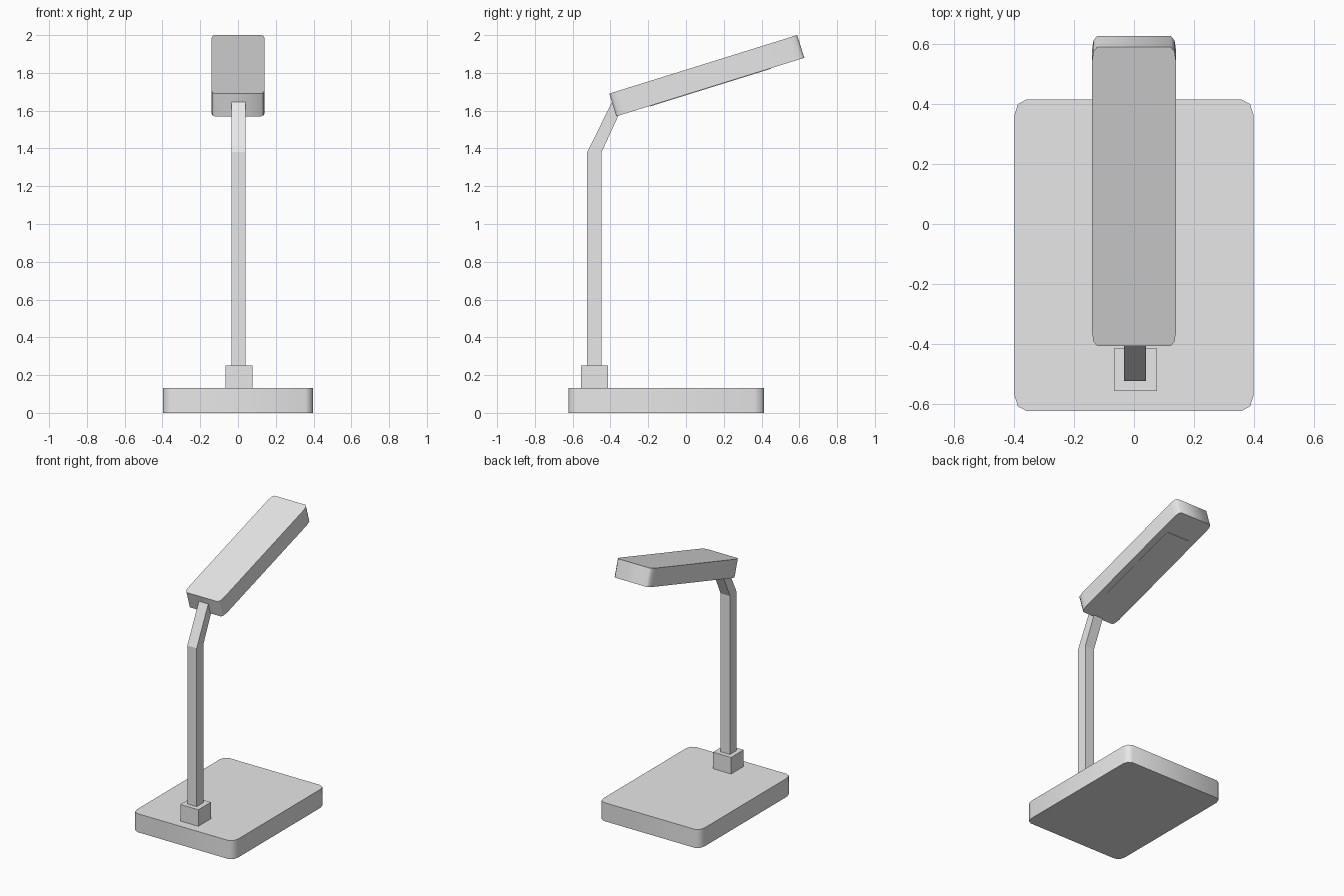
import bpy, bmesh, math
from mathutils import Matrix, Vector

if "Cube" in bpy.data.objects:
    bpy.data.objects.remove(bpy.data.objects["Cube"])


def material(name, value):
    m = bpy.data.materials.new(name)
    m.diffuse_color = (value, value, value, 1)
    m.use_nodes = True
    m.node_tree.nodes["Principled BSDF"].inputs["Base Color"].default_value = m.diffuse_color
    return m


grey = material("grey_plastic", 0.8)
white = material("white_diffuser", 0.98)


def prism(name, outline, vector, mat, matrix=Matrix()):
    """Extrude a closed outline along a vector, then place it."""
    bm = bmesh.new()
    face = bm.faces.new([bm.verts.new(p) for p in outline])
    ext = bmesh.ops.extrude_face_region(bm, geom=[face])
    moved = [v for v in ext["geom"] if isinstance(v, bmesh.types.BMVert)]
    bmesh.ops.translate(bm, verts=moved, vec=Vector(vector))
    bmesh.ops.recalc_face_normals(bm, faces=bm.faces)
    bm.transform(matrix)
    mesh = bpy.data.meshes.new(name)
    bm.to_mesh(mesh)
    bm.free()
    mesh.materials.append(mat)
    ob = bpy.data.objects.new(name, mesh)
    bpy.context.collection.objects.link(ob)
    return ob


def rounded(hx, hy, rx, ry, z, segments=2):
    """Rectangle outline with elliptical corners."""
    pts = []
    for i, (sx, sy) in enumerate([(1, 1), (-1, 1), (-1, -1), (1, -1)]):
        for s in range(segments + 1):
            a = math.pi / 2 * (i + s / segments)
            pts.append((sx * (hx - rx) + rx * math.cos(a),
                        sy * (hy - ry) + ry * math.sin(a), z))
    return pts


def rect(hx, hy, z):
    return [(-hx, -hy, z), (hx, -hy, z), (hx, hy, z), (-hx, hy, z)]


# Base slab with rounded corners
base = prism("base", rounded(0.398, 0.518, 0.04, 0.052, 0), (0, 0, 0.132), grey,
             Matrix.Translation((0, -0.104, 0)))

# Square collar at the foot of the pole
prism("collar", rect(0.071, 0.071, 0.13), (0, 0, 0.12), grey,
      Matrix.Translation((0.005, -0.485, 0)))

# Bent pole, drawn in side profile
side = [(-0.523, 0.24), (-0.447, 0.24), (-0.447, 1.38), (-0.355, 1.58),
        (-0.385, 1.66), (-0.523, 1.38)]
prism("pole", [(-0.034, y, z) for y, z in side], (0.074, 0, 0), grey)

# Tilted lamp head and the light panel on its underside
tilt = Matrix.Translation((0, 0.11, 1.785)) @ Matrix.Rotation(math.radians(17.3), 4, 'X')
head = prism("lamp_head", rounded(0.14, 0.521, 0.018, 0.052, -0.063),
             (0, 0, 0.126), grey, tilt)
prism("light_panel", rect(0.093, 0.335, -0.066), (0, 0, 0.005), white, tilt)

# Soften only the rounded corners
for ob in (base, head):
    bpy.ops.object.select_all(action='DESELECT')
    ob.select_set(True)
    bpy.context.view_layer.objects.active = ob
    bpy.ops.object.shade_smooth_by_angle(angle=math.radians(60))
